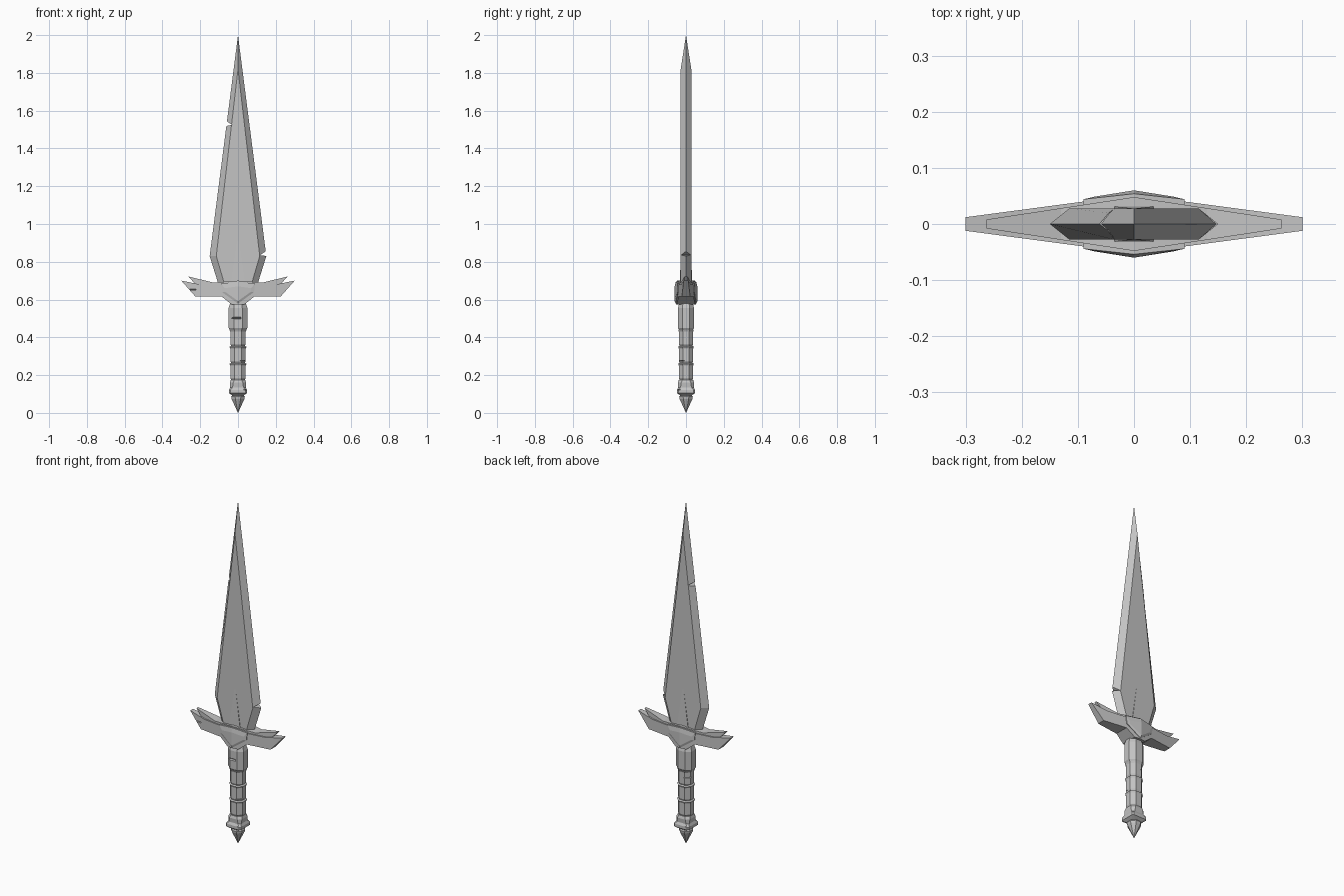
import bpy
import bmesh
from math import pi
from mathutils import Matrix

cube = bpy.data.objects.get("Cube")
if cube:
    bpy.data.objects.remove(cube, do_unlink=True)

GREY = (0.55, 0.55, 0.55, 1.0)
metal = bpy.data.materials.new("plain grey")
metal.use_nodes = True
metal.diffuse_color = GREY
bsdf = next(n for n in metal.node_tree.nodes if n.type == 'BSDF_PRINCIPLED')
bsdf.inputs["Base Color"].default_value = GREY


def loft(name, rings, closed=True):
    """Skin a stack of equal rings and cap both ends."""
    bm = bmesh.new()
    loops = [[bm.verts.new(p) for p in ring] for ring in rings]
    n = len(loops[0])
    for a, b in zip(loops, loops[1:]):
        for i in range(n if closed else n - 1):
            j = (i + 1) % n
            bm.faces.new((a[i], a[j], b[j], b[i]))
    bm.faces.new(loops[0])
    bm.faces.new(loops[-1])
    bmesh.ops.recalc_face_normals(bm, faces=bm.faces)
    mesh = bpy.data.meshes.new(name)
    bm.to_mesh(mesh)
    bm.free()
    mesh.materials.append(metal)
    obj = bpy.data.objects.new(name, mesh)
    bpy.context.collection.objects.link(obj)
    return obj


def apply_modifier(obj, mod):
    bpy.context.view_layer.objects.active = obj
    bpy.ops.object.modifier_apply(modifier=mod.name)


def mirrored_slab(name, layers):
    """Half profiles (x, z) whose depth tapers away from the centre."""
    front = [[(x, -(w - k * x), z) for x, z in prof] for prof, w, k in layers]
    back = [[(x, -y, z) for x, y, z in ring] for ring in reversed(front)]
    obj = loft(name, front + back, closed=False)
    apply_modifier(obj, obj.modifiers.new("mirror", 'MIRROR'))
    return obj


def octagon(z, rx, ry, c):
    """Chamfered square ring; c is the flat part of each side."""
    pts = [(1, -c), (1, c), (c, 1), (-c, 1), (-1, c), (-1, -c), (-c, -1), (c, -1)]
    return [(x * rx, y * ry, z) for x, y in pts]


def nick(obj, apex, heading, up, down, half_width):
    """Cut a wedge that opens from its apex towards the heading."""
    tri = [(0, 0), (0.06, up * 2), (0.06, -down * 2)]
    cutter = loft("nick_cutter", [[(x, y, z) for x, z in tri]
                                  for y in (-half_width, half_width)])
    cutter.hide_render = True
    cutter.matrix_world = Matrix.Translation(apex) @ Matrix.Rotation(heading, 4, 'Z')
    bpy.context.view_layer.update()
    mod = obj.modifiers.new("nick", 'BOOLEAN')
    mod.operation = 'DIFFERENCE'
    mod.solver = 'EXACT'
    mod.object = cutter
    apply_modifier(obj, mod)
    bpy.data.objects.remove(cutter, do_unlink=True)


# Blade: sharp outer edge around a flat inner face
edge = [(0, 2), (0.15, 0.83), (0.097, 0.66), (-0.097, 0.66), (-0.15, 0.83)]
flat = [(0, 1.82), (0.115, 0.83), (0.065, 0.66), (-0.065, 0.66), (-0.115, 0.83)]
blade = loft("blade", [[(x, y, z) for x, z in outline]
                       for outline, y in ((flat, -0.028), (edge, 0), (flat, 0.028))])
nick(blade, (-0.032, 0, 1.525), pi, 0.02, 0.006, 0.1)
nick(blade, (0.116, 0, 0.835), 0, 0.02, 0.004, 0.1)

# Shallow rib rising from the guard onto the blade
loft("blade_rib", [[(0, s * 0.0275, 0.94), (0.04, s * 0.032, 0.66),
                    (-0.04, s * 0.032, 0.66)] for s in (-1, 1)])

# Guard: main wings, thinner upper wings and a faceted centre plate
wing = [(0, 0.69), (0.09, 0.68), (0.2, 0.68), (0.30, 0.70), (0.225, 0.615),
        (0.085, 0.615), (0.035, 0.575), (0, 0.575)]
guard = mirrored_slab("guard", [(wing, 0.052, 0.133)])
nick(guard, (-0.24, -0.008, 0.652), -pi / 2, 0.008, 0.004, 0.018)

upper = [(0, 0.70), (0.13, 0.69), (0.263, 0.722), (0.215, 0.67), (0, 0.65)]
mirrored_slab("upper_guard", [(upper, 0.048, 0.152)])

plate = [(0, 0.695), (0.09, 0.685), (0.085, 0.64), (0, 0.578)]
face = [(0, 0.67), (0.07, 0.66), (0.067, 0.64), (0, 0.592)]
mirrored_slab("guard_plate", [(face, 0.06, 0.16), (plate, 0.054, 0.11)])

# Grip: three wrapped segments under a thicker collar
levels = [(0.16, 0.036)]
for i in range(3):
    z = 0.175 + 0.09 * i
    levels += [(z, 0.037), (z + 0.01, 0.041), (z + 0.075, 0.041), (z + 0.085, 0.045)]
grip = loft("grip", [octagon(z, r, r * 0.93, 0.45) for z, r in levels])
nick(grip, (0.023, -0.023, 0.275), -pi / 4, 0.012, 0.004, 0.05)
nick(grip, (-0.023, 0.023, 0.40), pi * 0.75, 0.012, 0.004, 0.05)

collar = [(0.44, 0.044), (0.45, 0.05), (0.555, 0.05), (0.585, 0.04), (0.6, 0.032)]
grip_collar = loft("grip_collar", [octagon(z, r, r * 0.86, 0.45) for z, r in collar])
nick(grip_collar, (-0.01, -0.03, 0.5), -pi / 2, 0.02, 0.004, 0.025)

# Pommel: squared block with a pointed end
block = [(0.175, 0.038, 0.5), (0.16, 0.043, 0.6), (0.135, 0.041, 0.7),
         (0.122, 0.048, 0.85), (0.105, 0.048, 0.85), (0.092, 0.03, 0.6)]
pommel = loft("pommel", [octagon(z, r, r, c) for z, r, c in block])
for sign, heading in ((1, -pi / 4), (-1, pi * 0.75)):
    nick(pommel, (sign * 0.037, -sign * 0.037, 0.122), heading, 0.012, 0.006, 0.05)

spike = [(0.095, 0.03), (0.086, 0.036), (0.074, 0.034), (0, 0.0005)]
loft("pommel_spike", [octagon(z, r, r, 0.414) for z, r in spike])
